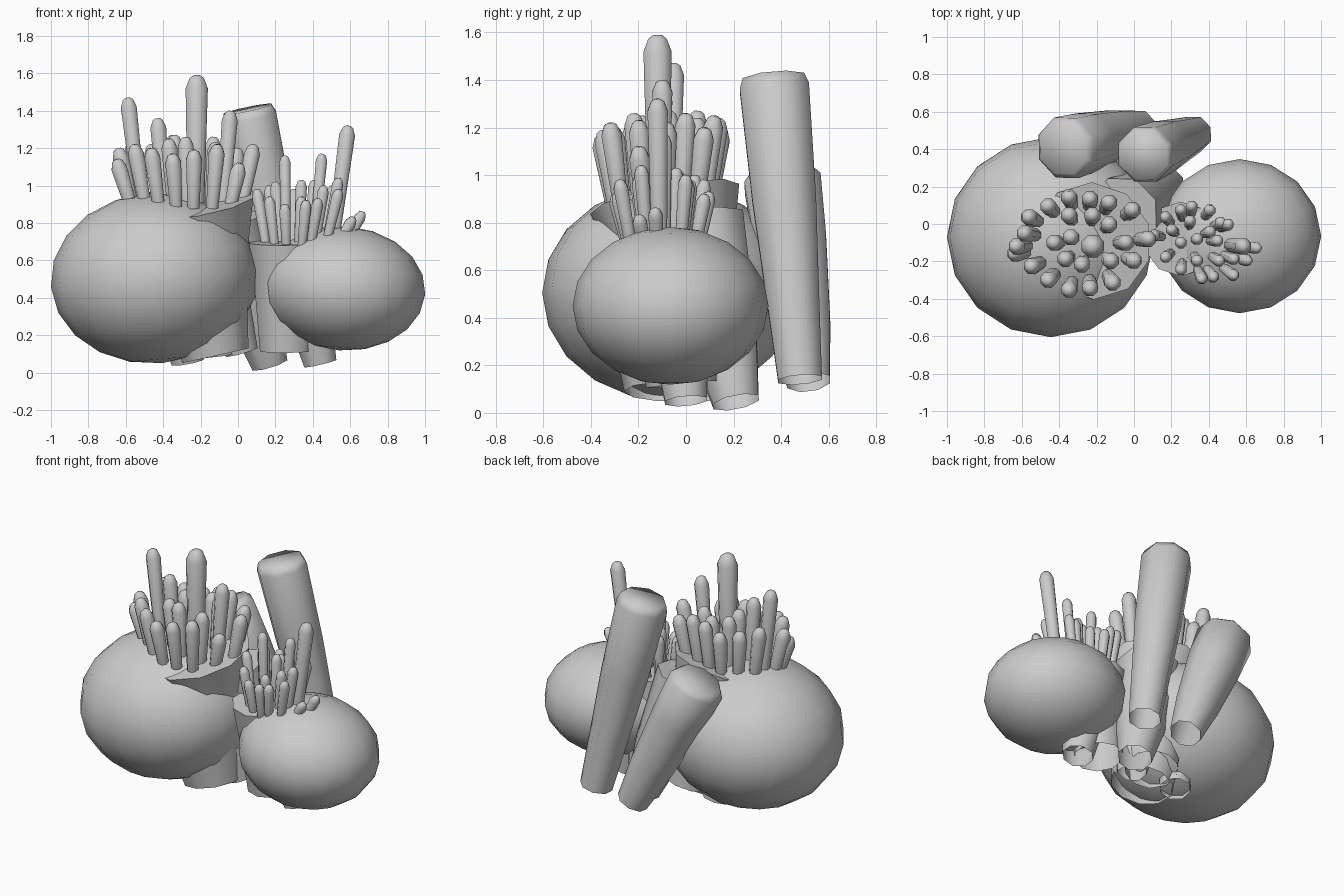
import bpy, bmesh, math
from mathutils import Vector, Matrix

if "Cube" in bpy.data.objects:
    bpy.data.objects.remove(bpy.data.objects["Cube"])


def finish(name, bm, angle=60):
    bmesh.ops.recalc_face_normals(bm, faces=bm.faces)
    me = bpy.data.meshes.new(name)
    bm.to_mesh(me)
    bm.free()
    ob = bpy.data.objects.new(name, me)
    bpy.context.collection.objects.link(ob)
    bpy.ops.object.select_all(action='DESELECT')
    bpy.context.view_layer.objects.active = ob
    ob.select_set(True)
    bpy.ops.object.shade_smooth_by_angle(angle=math.radians(angle))
    return ob


def add_tube(bm, base, tip, profile, sides=8, cap=True):
    """Sweep (fraction along, radius) rings from base to tip; bottom stays open."""
    base, tip = Vector(base), Vector(tip)
    rot = Vector((0, 0, 1)).rotation_difference(tip - base)
    rings = []
    for t, r in profile:
        c = base.lerp(tip, t)
        rings.append([bm.verts.new(c + rot @ Vector((r * math.cos(2 * math.pi * (i + .5) / sides),
                                                     r * math.sin(2 * math.pi * (i + .5) / sides), 0)))
                      for i in range(sides)])
    for a, b in zip(rings, rings[1:]):
        for i in range(sides):
            j = (i + 1) % sides
            bm.faces.new((a[i], a[j], b[j], b[i]))
    if cap:
        bm.faces.new(rings[-1])


def tube(name, base, tip, profile, sides=8, cap=True, angle=60):
    bm = bmesh.new()
    add_tube(bm, base, tip, profile, sides, cap)
    return finish(name, bm, angle)


def lobe(name, centre, radii, tilt):
    bm = bmesh.new()
    m = Matrix.Translation(centre) @ Matrix.Rotation(math.radians(tilt), 4, 'Y') @ Matrix.Diagonal((*radii, 1))
    bmesh.ops.create_uvsphere(bm, u_segments=16, v_segments=10, radius=1, matrix=m)
    return finish(name, bm, 80)


def tentacles(name, centre, spread, radius, tips):
    bm = bmesh.new()
    cx, cy, cz = centre
    for x, y, z in tips:
        base = (cx + (x - cx) * spread, cy + (y - cy) * spread, cz)
        r = radius * (1.4 if z > cz + .6 else 1)
        length = (Vector((x, y, z)) - Vector(base)).length
        k = r / length
        add_tube(bm, base, (x, y, z), [(0, r * .75), (1 - 1.1 * k, r), (1 - .25 * k, r * .65), (1, r * .3)])
    return finish(name, bm, 70)


# Bulging lobes
lobe("large_lobe", (-.445, -.07, .505), (.557, .535, .456), -5)
lobe("small_lobe", (.565, -.065, .45), (.437, .412, .332), 4)

# Flared stalks carrying the tentacle discs
tube("large_stalk", (-.08, .07, .12), (-.22, -.09, .9),
     [(0, .16), (.4, .2), (.75, .26), (1, .32)], 10)
tube("small_stalk", (.26, -.02, .12), (.25, -.08, .7),
     [(0, .15), (.5, .17), (1, .2)], 10)

# Leaning tube sponges behind
tube("tall_tube", (.32, .48, .14), (.055, .37, 1.39),
     [(0, .1), (.25, .118), (.6, .145), (.98, .158), (1.015, .14)], angle=180)
tube("short_tube", (.03, .515, .13), (-.37, .405, .98),
     [(0, .098), (.3, .135), (.7, .165), (.98, .175), (1.02, .145)], angle=180)

# Rootlets and skirt beneath the lobes
tube("back_rootlet", (.17, .21, .045), (-.06, .06, .8), [(0, .105), (.4, .16), (1, .2)])
tube("right_rootlet", (.44, .0, .05), (.31, -.05, .6), [(0, .095), (1, .17)])
tube("left_rootlet", (-.27, .06, .06), (-.33, 0, .4), [(0, .095), (1, .13)])
tube("middle_rootlet", (.02, .0, .11), (-.12, -.05, .6), [(0, .095), (1, .16)])
tube("skirt", (-.12, -.07, .09), (-.2, -.07, .45), [(0, .19), (.4, .22), (1, .27)], 10, False)

# Tentacle clusters, given by their tips
tentacles("large_tentacles", (-.25, -.1, .88), .8, .046, [
    (-.465, -.305, 1.2), (-.35, -.36, 1.17), (-.235, -.35, 1.19), (-.11, -.32, 1.22),
    (-.12, -.2, 1.23), (-.04, -.1, 1.4), (.085, -.08, 1.22), (.01, -.2, 1.12),
    (0, .08, 1.2), (-.13, .12, 1.25), (-.235, .14, 1.24), (-.35, .15, 1.2),
    (-.465, .1, 1.22), (-.57, .04, 1.25), (-.59, -.05, 1.47), (-.64, -.12, 1.2),
    (-.65, -.16, 1.14), (-.555, -.23, 1.22), (-.35, .05, 1.27), (-.43, -.1, 1.36),
    (-.22, -.12, 1.59), (-.22, .05, 1.24), (-.37, -.19, 1.25), (-.13, 0, 1.26),
    (-.28, -.22, 1.26), (-.34, -.07, 1.27)])
tentacles("small_tentacles", (.28, -.09, .67), .72, .033, [
    (.31, .1, .93), (.41, .08, .92), (.47, .01, .98), (.51, 0, 1.0), (.25, .08, .98),
    (.165, .04, 1.0), (.1, -.06, .98), (.165, -.18, .94), (.25, -.25, .9), (.365, -.3, .92),
    (.54, -.28, .98), (.59, -.12, 1.32), (.67, -.13, .86), (.45, -.09, 1.17), (.46, -.2, 1.0),
    (.34, -.08, 1.03), (.3, .02, .98), (.25, -.1, 1.16), (.34, -.2, .94), (.54, -.19, 1.04),
    (.43, -.29, .93), (.2, -.03, 1.02), (.41, -.04, 1.03), (.62, -.2, .83)])
